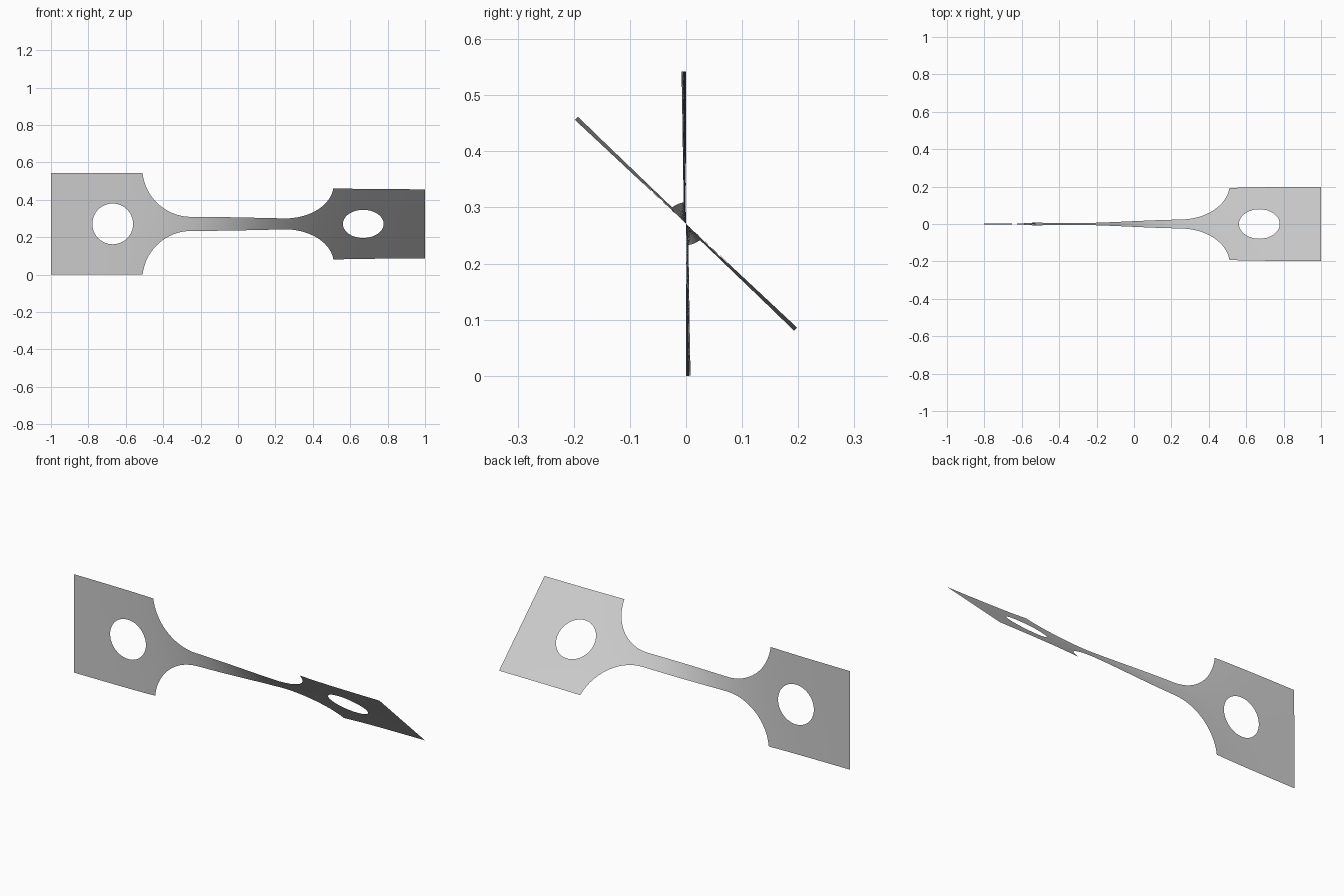
import bpy, bmesh
from math import sin, cos, pi, radians, sqrt, tanh

cube = bpy.data.objects.get("Cube")
if cube:
    bpy.data.objects.remove(cube, do_unlink=True)

HALF = 0.271       # half height of the end plates
NECK = 0.038       # half height of the neck
TANGENT = 0.25     # where the fillet meets the neck
CORNER = 0.51      # where the fillet meets the plate
HOLE_X, HOLE_R = 0.67, 0.109
ROWS = 10

# Fillet circle: tangent to the neck and passing through the plate corner
run, rise = CORNER - TANGENT, HALF - NECK
RADIUS = (run ** 2 + rise ** 2) / (2 * rise)


def outline(x):
    x = abs(x)
    if x >= CORNER - 1e-6:
        return HALF
    if x <= TANGENT:
        return NECK
    return NECK + RADIUS - sqrt(RADIUS ** 2 - (x - TANGENT) ** 2)


def hole(x):
    return sqrt(max(0, HOLE_R ** 2 - (abs(x) - HOLE_X) ** 2))


def twist(x):
    return radians(23.5) * (1 + tanh(3.2 * x))


# Stations along the length, denser around the fillets and holes
half_xs = [TANGENT * i / 12 for i in range(13)]
half_xs += [TANGENT + run * sin(pi / 2 * i / 20) for i in range(1, 21)]
half_xs += [HOLE_X - HOLE_R * cos(pi * i / 24) for i in range(25)]
half_xs += [0.84, 0.9, 1.0]
xs = [-x for x in reversed(half_xs[1:])] + half_xs

# Upper and lower halves of the twisted sheet
bm = bmesh.new()
for side in (1, -1):
    columns = []
    for x in xs:
        a, lo, hi = twist(x), hole(x), outline(x)
        column = []
        for j in range(ROWS + 1):
            v = side * (lo + (hi - lo) * j / ROWS)
            column.append(bm.verts.new((x, -v * sin(a), HALF + v * cos(a))))
        columns.append(column)
    for a, b in zip(columns, columns[1:]):
        for j in range(ROWS):
            quad = [a[j], b[j], b[j + 1], a[j + 1]]
            bm.faces.new(quad if side > 0 else quad[::-1])
bmesh.ops.remove_doubles(bm, verts=bm.verts, dist=1e-5)
for face in bm.faces:
    face.smooth = True

mesh = bpy.data.meshes.new("twisted_strip")
bm.to_mesh(mesh)
bm.free()
strip = bpy.data.objects.new("twisted_strip", mesh)
bpy.context.collection.objects.link(strip)

# Plain grey finish
grey = bpy.data.materials.new("light_grey")
grey.use_nodes = True
colour = (0.6, 0.6, 0.6, 1)
grey.diffuse_color = colour
grey.node_tree.nodes["Principled BSDF"].inputs["Base Color"].default_value = colour
mesh.materials.append(grey)
